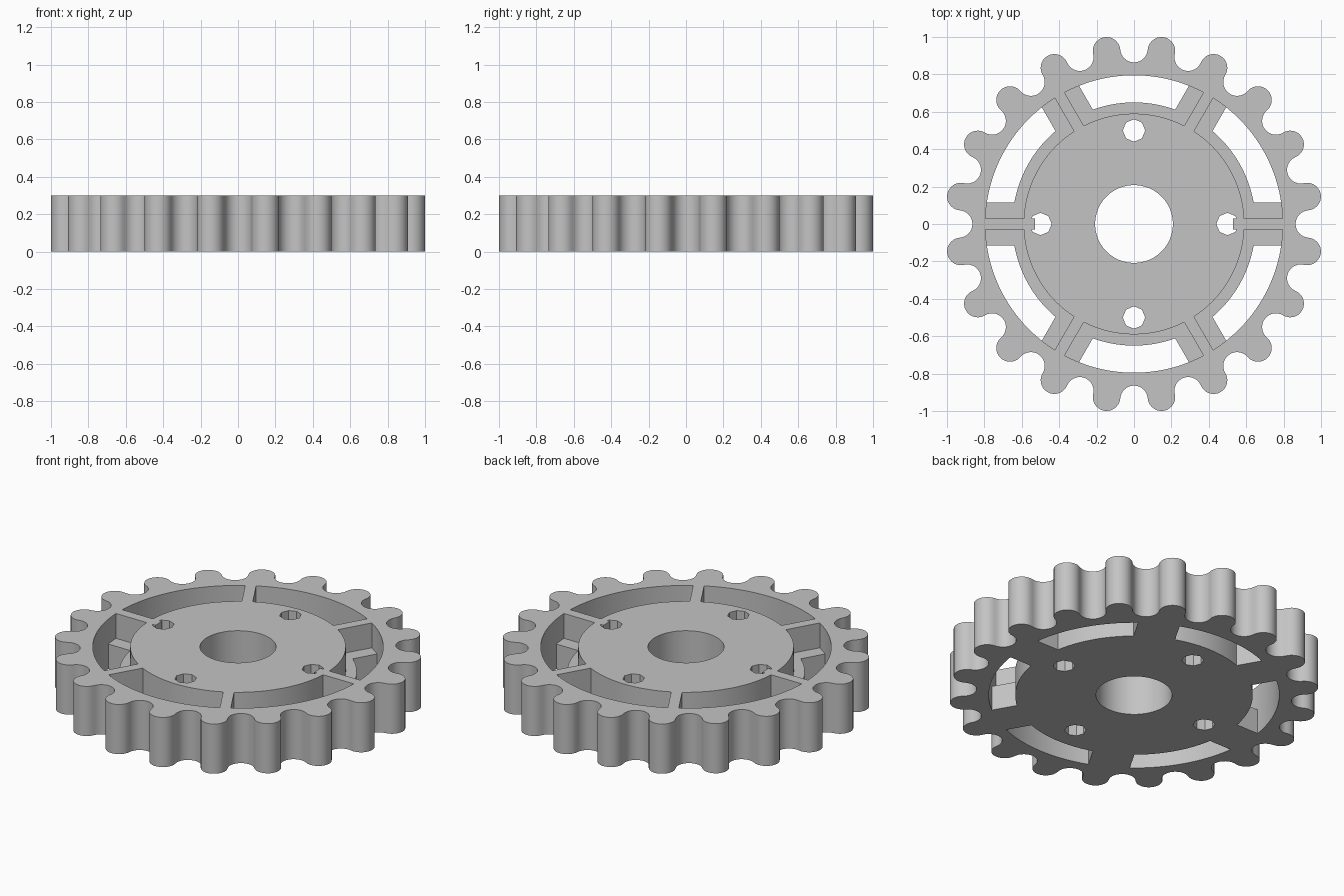
import bpy, bmesh
from math import sin, cos, asin, radians

HEIGHT, LEDGE = 0.30, 0.15
PITCH, TEETH = 0.9375, 20

cube = bpy.data.objects.get("Cube")
if cube:
    bpy.data.objects.remove(cube)

steel = bpy.data.materials.new("plain grey")
steel.use_nodes = True
GREY = (0.55, 0.55, 0.55, 1)
steel.diffuse_color = GREY
steel.node_tree.nodes["Principled BSDF"].inputs["Base Color"].default_value = GREY


def arc(radius, start, end, steps, centre=(0, 0)):
    """Points along an arc, angles in degrees."""
    angles = [radians(start + (end - start) * i / steps) for i in range(steps + 1)]
    return [(centre[0] + radius * cos(a), centre[1] + radius * sin(a)) for a in angles]


def circle(radius, sides, centre=(0, 0)):
    return arc(radius, 0, 360, sides, centre)[:-1]


def prisms(name, outlines, z0, z1):
    """One object holding an upright prism for each outline."""
    bm = bmesh.new()
    for outline in outlines:
        face = bm.faces.new([bm.verts.new((x, y, z0)) for x, y in outline])
        top = bmesh.ops.extrude_face_region(bm, geom=[face])["geom"]
        verts = [v for v in top if isinstance(v, bmesh.types.BMVert)]
        bmesh.ops.translate(bm, verts=verts, vec=(0, 0, z1 - z0))
    bmesh.ops.recalc_face_normals(bm, faces=bm.faces)
    mesh = bpy.data.meshes.new(name)
    bm.to_mesh(mesh)
    bm.free()
    mesh.materials.append(steel)
    obj = bpy.data.objects.new(name, mesh)
    bpy.context.collection.objects.link(obj)
    return obj


def cut(target, cutter):
    """Subtract the cutter and discard it."""
    mod = target.modifiers.new("cut", "BOOLEAN")
    mod.operation, mod.solver, mod.object = "DIFFERENCE", "EXACT", cutter
    evaluated = target.evaluated_get(bpy.context.evaluated_depsgraph_get())
    target.data = bpy.data.meshes.new_from_object(evaluated)
    target.modifiers.clear()
    bpy.data.objects.remove(cutter)


def sector(middle, inner, outer, half_spoke):
    """Ring segment between two parallel-sided spokes."""
    a = 30 - asin(half_spoke / outer) * 57.29578
    b = 30 - asin(half_spoke / inner) * 57.29578
    return (arc(outer, middle - a, middle + a, 32)
            + arc(inner, middle + b, middle - b, 32))


# Toothed rim: alternating round tips and round valleys on the pitch circle
step = 180 / TEETH
swing = 90 + step / 2
bump = PITCH * sin(radians(step / 2))
rim = []
for i in range(2 * TEETH):
    t = i * step
    centre = (PITCH * cos(radians(t)), PITCH * sin(radians(t)))
    end = t + swing if i % 2 else t + swing - 360
    rim += arc(bump, t - swing, end, 14, centre)[:-1]
gear = prisms("gear_wheel", [rim], 0, HEIGHT)

# Recessed pockets between thin spokes, then narrower slots through the floor
middles = range(30, 390, 60)
cut(gear, prisms("pocket_cutter", [sector(m, 0.59, 0.795, 0.03) for m in middles],
                 LEDGE, HEIGHT + 0.1))
cut(gear, prisms("slot_cutter", [sector(m, 0.65, 0.795, 0.115) for m in middles],
                 -0.1, LEDGE + 0.05))

# Centre bore and four bolt holes
holes = [circle(0.208, 64)]
holes += [circle(0.06, 8, c) for c in ((0.5, 0), (-0.5, 0), (0, 0.5), (0, -0.5))]
cut(gear, prisms("hole_cutter", holes, -0.1, HEIGHT + 0.1))

# Spoke ends that poke into the two side bolt holes
for name, s in (("left_spoke_end", 1), ("right_spoke_end", -1)):
    corners = [(0.53, -0.03), (0.57, -0.03), (0.57, 0.03), (0.53, 0.03)]
    prisms(name, [[(s * x, y) for x, y in corners]], LEDGE, HEIGHT)

# Smooth the round walls, keep the edges crisp
bpy.ops.object.select_all(action="DESELECT")
gear.select_set(True)
bpy.context.view_layer.objects.active = gear
bpy.ops.object.shade_smooth_by_angle(angle=radians(30))
